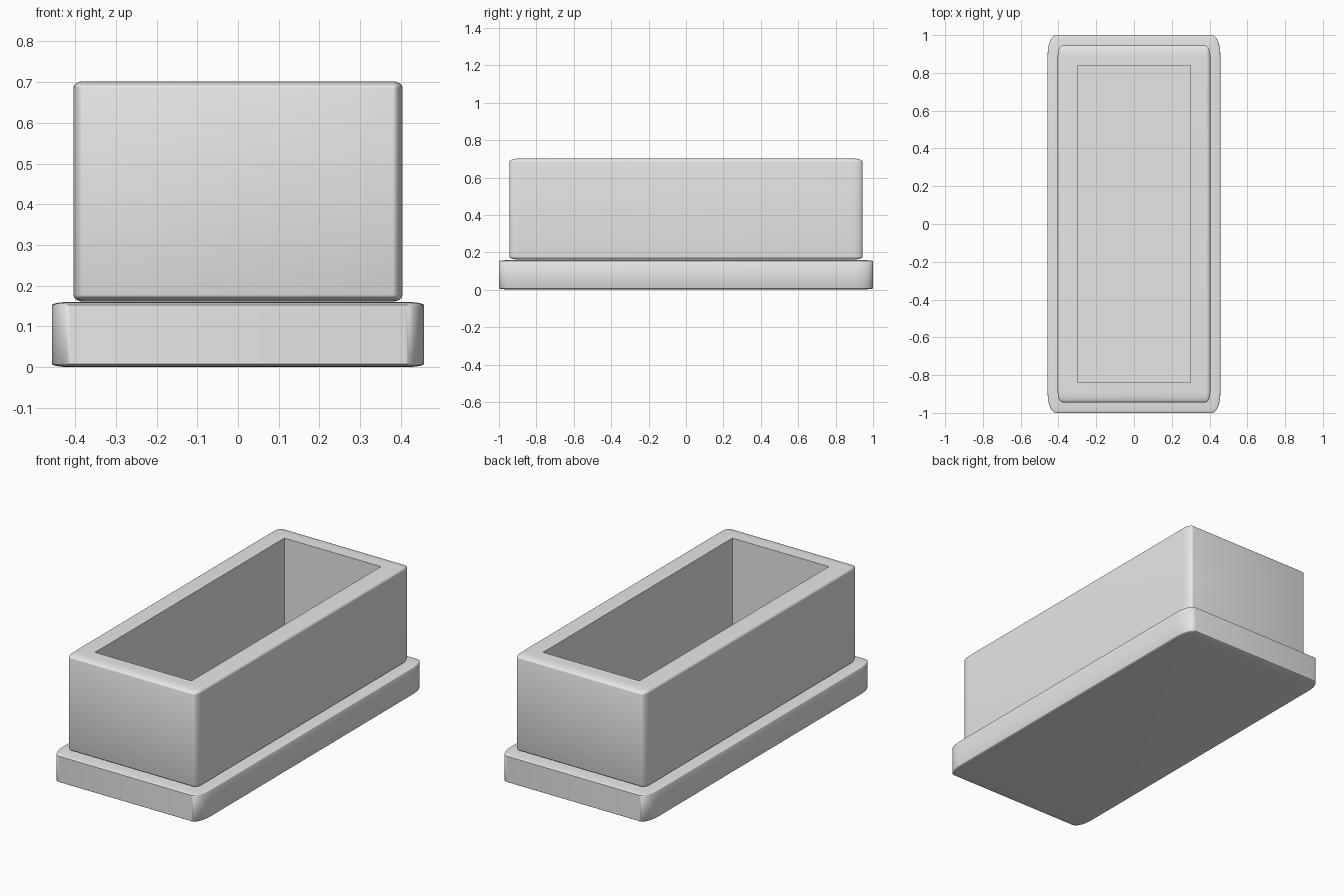
import bpy
import bmesh
from math import radians
from mathutils import Vector

old = bpy.data.objects.get("Cube")
if old:
    bpy.data.objects.remove(old, do_unlink=True)

# Single plain grey
grey = bpy.data.materials.new("light grey")
grey.use_nodes = True
colour = (0.8, 0.8, 0.8, 1)
grey.diffuse_color = colour
grey.node_tree.nodes["Principled BSDF"].inputs["Base Color"].default_value = colour


def block(name, half_x, half_y, z_low, z_high, rounding=0.0):
    """Box whose rounding is a fraction of each side, so it stretches with the box."""
    bm = bmesh.new()
    bmesh.ops.create_cube(bm, size=1)
    if rounding:
        bmesh.ops.bevel(bm, geom=bm.edges[:], offset=rounding, segments=8,
                        profile=0.5, affect='EDGES')
    bmesh.ops.scale(bm, verts=bm.verts, vec=Vector((2 * half_x, 2 * half_y, z_high - z_low)))
    bmesh.ops.translate(bm, verts=bm.verts, vec=Vector((0, 0, (z_low + z_high) / 2)))
    mesh = bpy.data.meshes.new(name)
    bm.to_mesh(mesh)
    bm.free()
    mesh.materials.append(grey)
    obj = bpy.data.objects.new(name, mesh)
    bpy.context.collection.objects.link(obj)
    return obj


def activate(obj):
    bpy.ops.object.select_all(action='DESELECT')
    obj.select_set(True)
    bpy.context.view_layer.objects.active = obj


# Tray under the planter and the planter box itself
tray = block("tray", 0.457, 1.0, 0.0, 0.16, 0.05)
planter = block("planter_box", 0.404, 0.944, 0.161, 0.702, 0.03)

# Open the planter with a straight-sided cavity
cutter = block("cavity_cutter", 0.299, 0.838, 0.17, 0.9)
cutter.hide_render = True
cut = planter.modifiers.new("cavity", 'BOOLEAN')
cut.operation = 'DIFFERENCE'
cut.solver = 'EXACT'
cut.object = cutter
activate(planter)
bpy.ops.object.modifier_apply(modifier=cut.name)
bpy.data.objects.remove(cutter, do_unlink=True)

# Smooth rounded edges, crisp cavity corners
for part in (tray, planter):
    activate(part)
    bpy.ops.object.shade_smooth_by_angle(angle=radians(50))
